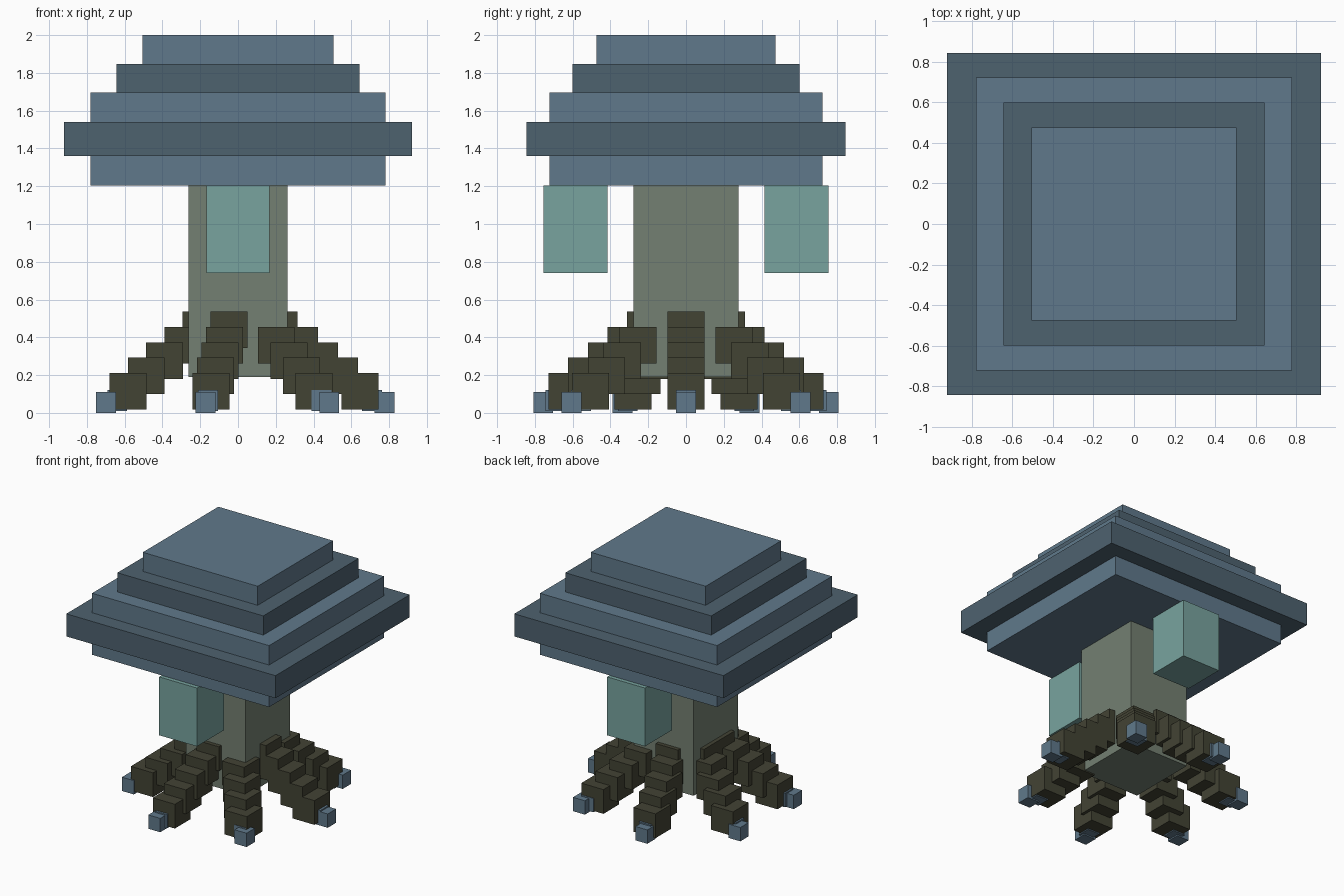
import bpy
import math

if "Cube" in bpy.data.objects:
    bpy.data.objects.remove(bpy.data.objects["Cube"])


def material(name, rgb):
    m = bpy.data.materials.new(name)
    m.diffuse_color = (*rgb, 1)
    m.use_nodes = True
    m.node_tree.nodes["Principled BSDF"].inputs["Base Color"].default_value = m.diffuse_color
    return m


SLATE = material("slate_blue", (0.117, 0.191, 0.258))
DEEP = material("deep_slate", (0.076, 0.122, 0.159))
STONE = material("stone_green", (0.174, 0.216, 0.168))
TEAL = material("teal", (0.188, 0.371, 0.347))
BARK = material("dark_bark", (0.055, 0.056, 0.034))


def box(name, center, size, mat):
    bpy.ops.mesh.primitive_cube_add(size=1, location=center)
    ob = bpy.context.object
    ob.name = name
    ob.scale = size
    bpy.ops.object.transform_apply(location=False, rotation=False, scale=True)
    ob.data.materials.append(mat)
    return ob


def slab(name, half_x, half_y, z0, z1, mat, y=0):
    return box(name, (0, y, (z0 + z1) / 2), (2 * half_x, 2 * half_y, z1 - z0), mat)


# Stepped cap
slab("cap_underside", 0.78, 0.723, 1.205, 1.36, SLATE)
slab("cap_brim", 0.922, 0.845, 1.36, 1.54, DEEP)
slab("cap_lower_step", 0.78, 0.723, 1.54, 1.695, SLATE)
slab("cap_middle_step", 0.643, 0.6, 1.695, 1.848, DEEP)
slab("cap_top_step", 0.506, 0.475, 1.848, 2.0, SLATE)

# Stem and hanging blocks
slab("stem", 0.262, 0.279, 0.19, 1.205, STONE)
for side, y in (("front", -0.585), ("back", 0.585)):
    slab(f"{side}_hanging_block", 0.167, 0.17, 0.74, 1.205, TEAL, y)

# Seven radial roots, each a descending chain of upright cubes with a pale tip
ROOTS, SEGMENTS = 7, 5
for r in range(ROOTS):
    a = r * 2 * math.pi / ROOTS
    c, s = math.cos(a), math.sin(a)
    for i in range(SEGMENTS):
        d = 0.218 + 0.107 * i
        box(f"root_{r + 1}_segment_{i + 1}", (d * c, d * s, 0.439 - 0.081 * i),
            (0.195, 0.197, 0.193), BARK)
    for part, d, z in (("inner_tip", 0.71, 0.065), ("outer_tip", 0.775, 0.055)):
        box(f"root_{r + 1}_{part}", (d * c, d * s, z), (0.105, 0.105, 0.11), SLATE)
